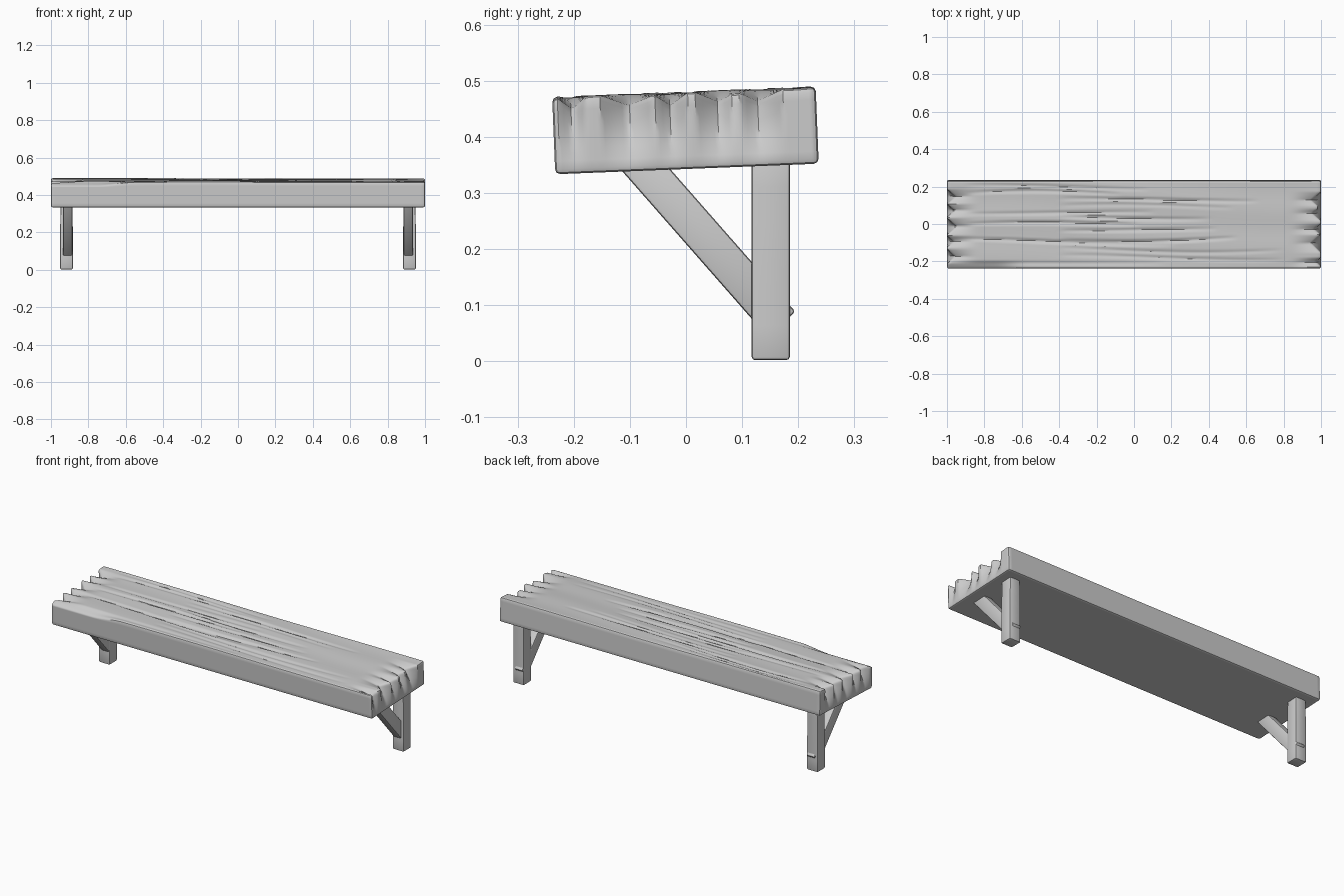
import bpy, bmesh, math, random
from mathutils import Vector, Matrix

if "Cube" in bpy.data.objects:
    bpy.data.objects.remove(bpy.data.objects["Cube"])

random.seed(4)


def finish(bm, name, matrix, angle=35):
    me = bpy.data.meshes.new(name)
    bm.to_mesh(me)
    bm.free()
    ob = bpy.data.objects.new(name, me)
    bpy.context.collection.objects.link(ob)
    ob.matrix_world = matrix
    bpy.ops.object.select_all(action='DESELECT')
    ob.select_set(True)
    bpy.context.view_layer.objects.active = ob
    bpy.ops.object.shade_smooth_by_angle(angle=math.radians(angle))
    return ob


def box(size, bevel, segments=2):
    bm = bmesh.new()
    bmesh.ops.create_cube(bm, size=1)
    bmesh.ops.scale(bm, vec=size, verts=bm.verts)
    bmesh.ops.bevel(bm, geom=bm.edges[:], offset=bevel, segments=segments,
                    profile=0.5, affect='EDGES')
    return bm


def slice_up(bm, axis, half, count):
    normal = Vector((0, 0, 0))
    normal[axis] = 1
    for i in range(1, count):
        bmesh.ops.bisect_plane(bm, geom=bm.verts[:] + bm.edges[:] + bm.faces[:],
                               plane_co=normal * (-half + 2 * half * i / count),
                               plane_no=normal)


def smooth(a, b, t):
    t = max(0.0, min(1.0, (t - a) / (b - a)))
    return t * t * (3 - 2 * t)


# Wooden plank: sliced bevelled box with carved grain and split ends
L, W, T = 2.0, 0.47, 0.138
plank = box((L, W, T), 0.009)
slice_up(plank, 0, L / 2, 90)
slice_up(plank, 1, W / 2, 72)
slice_up(plank, 2, T / 2, 6)

# Grain grooves: start x, end x, y, bend, depth
grooves = []
for i in range(13):
    y = -0.2 + 0.4 * i / 12 + random.uniform(-0.01, 0.01)
    x0 = random.choice((-1.0, -0.9, -0.4, 0.0))
    grooves.append((x0, x0 + random.uniform(0.8, 1.3), y,
                    random.uniform(-0.025, 0.025), random.uniform(0.004, 0.009)))
# End splits: y, half width, depth into the end
splits = {1: [(-0.2, 0.025, 0.025), (-0.10, 0.05, 0.05), (-0.025, 0.03, 0.035),
              (0.06, 0.04, 0.045), (0.13, 0.045, 0.05)],
          -1: [(-0.17, 0.04, 0.04), (-0.09, 0.03, 0.035), (-0.01, 0.045, 0.05),
               (0.075, 0.035, 0.04), (0.15, 0.04, 0.045)]}

for v in plank.verts:
    x, y, z = v.co
    top = smooth(0.03, T / 2, z)
    drop = 0.0015 * (1 + math.sin(31 * y + 2.5 * math.sin(2 * x)))
    for x0, x1, gy, bend, depth in grooves:
        if x0 < x < x1:
            d = abs(y - gy - bend * math.sin(3 * x + gy * 20))
            fade = math.sin(math.pi * (x - x0) / (x1 - x0)) ** 0.5
            drop += depth * fade * max(0, 1 - d / 0.014)
    side = 1 if x > 0 else -1
    near = 1 - abs(x)
    for sy, half, depth in splits[side]:
        cut = max(0, 1 - abs(y - sy - near * 0.12 * sy) / half)
        drop += 0.022 * cut * max(0, 1 - near / 0.17) ** 1.3
        height = smooth(-T / 2, T / 2, z)
        v.co.x -= side * depth * cut * height * max(0, 1 - near / 0.15)
    # worn front corner
    drop += 0.018 * smooth(-0.19, -0.235, y) * smooth(-0.55, -0.75, x) if y < -0.19 and x < -0.55 else 0
    v.co.z -= drop * top

tilt = math.radians(2.3)
finish(plank, "plank", Matrix.Translation((0, -0.001, 0.4115)) @ Matrix.Rotation(tilt, 4, 'X'))

# Brackets: a post and a diagonal brace at each end
p_top, p_low = Vector((0, -0.096, 0.394)), Vector((0, 0.170, 0.066))
p_top = p_low + (p_low - Vector((0, 0.17 - 0.66, 0.066 + 0.752))) * -0.40
for label, s in (("left", -1), ("right", 1)):
    post = box((0.068, 0.068, 0.37), 0.006)
    slice_up(post, 2, 0.185, 6)
    for v in post.verts:
        v.co.x *= 1 - 0.08 * smooth(0.0, 0.185, v.co.z)
    finish(post, label + "_post", Matrix.Translation((s * 0.917, 0.151, 0.187)))

    d = p_top - p_low
    brace = box((0.05, 0.067, d.length), 0.006)
    rot = Matrix.Rotation(math.atan2(-d.y, d.z), 4, 'X')
    mid = (p_top + p_low) / 2 + Vector((s * 0.911, 0, 0))
    finish(brace, label + "_brace", Matrix.Translation(mid) @ rot)
